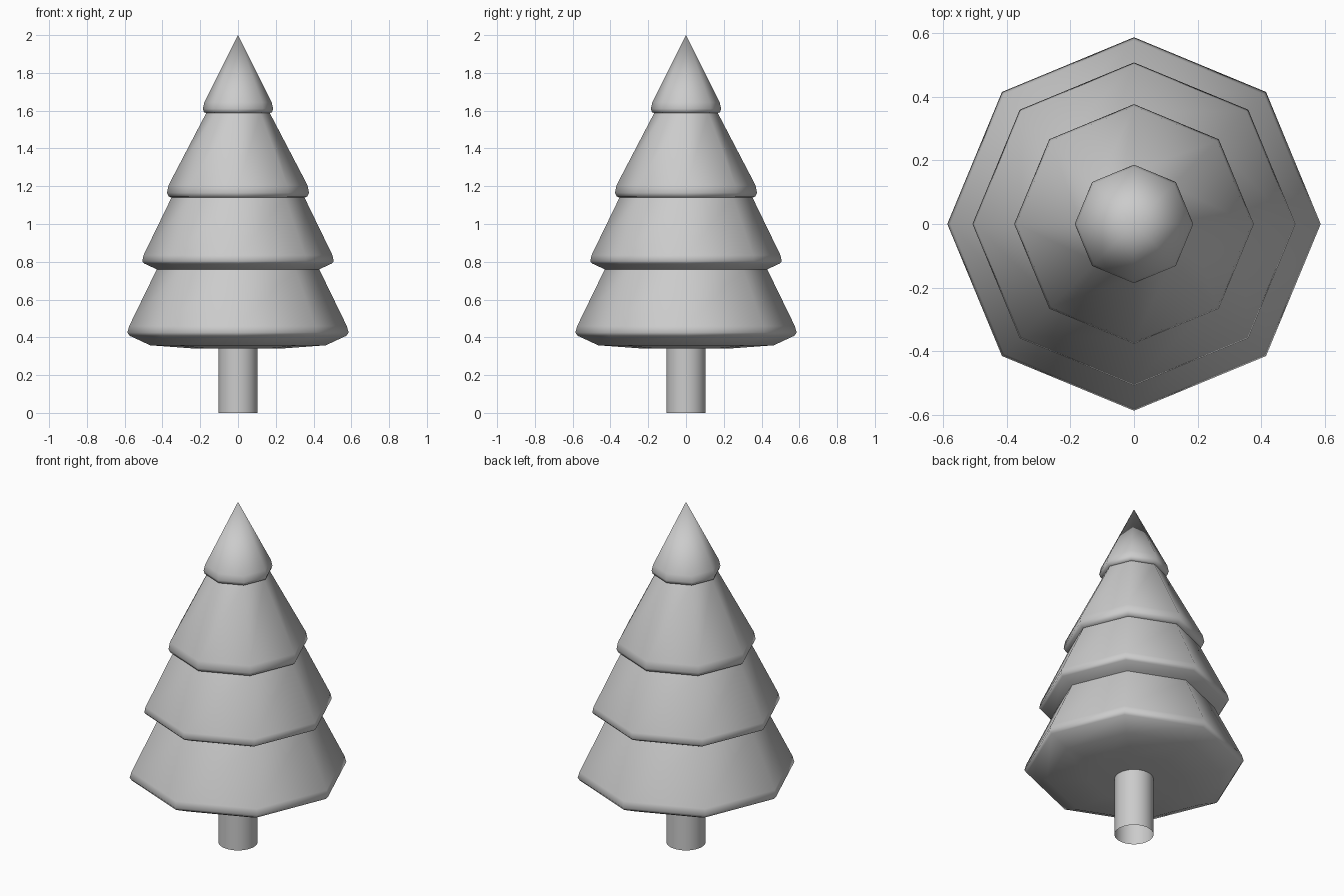
import bpy, bmesh, math

if "Cube" in bpy.data.objects:
    bpy.data.objects.remove(bpy.data.objects["Cube"])


def lathe(name, profile, sides, smooth_deg):
    """Revolve (radius, z) points around z; radius 0 makes a pole."""
    bm = bmesh.new()
    rings = []
    for r, z in profile:
        if r == 0:
            rings.append([bm.verts.new((0, 0, z))] * sides)
        else:
            rings.append([bm.verts.new((r * math.cos(i * math.tau / sides),
                                        r * math.sin(i * math.tau / sides), z))
                          for i in range(sides)])
    for low, high in zip(rings, rings[1:]):
        for i in range(sides):
            j = (i + 1) % sides
            corners = dict.fromkeys((low[i], low[j], high[j], high[i]))
            bm.faces.new(list(corners))
    mesh = bpy.data.meshes.new(name)
    bm.to_mesh(mesh)
    bm.free()
    obj = bpy.data.objects.new(name, mesh)
    bpy.context.collection.objects.link(obj)
    bpy.ops.object.select_all(action='DESELECT')
    obj.select_set(True)
    bpy.context.view_layer.objects.active = obj
    bpy.ops.object.shade_smooth_by_angle(angle=math.radians(smooth_deg))
    return obj


# Trunk: round tube, open at the bottom
lathe("trunk", [(0.104, 0), (0.104, 0.36)], 32, 40)

# Foliage: four stacked octagonal tiers with rounded rims
foliage = [
    (0, 0.34), (0.25, 0.342), (0.465, 0.358), (0.573, 0.408), (0.586, 0.425), (0.576, 0.46),
    (0.43, 0.76), (0.495, 0.79), (0.507, 0.803), (0.500, 0.835),
    (0.352, 1.14), (0.367, 1.146), (0.376, 1.165), (0.368, 1.205),
    (0.168, 1.588), (0.180, 1.592), (0.186, 1.61), (0.178, 1.645),
    (0, 2.0),
]
lathe("foliage", foliage, 8, 60)
